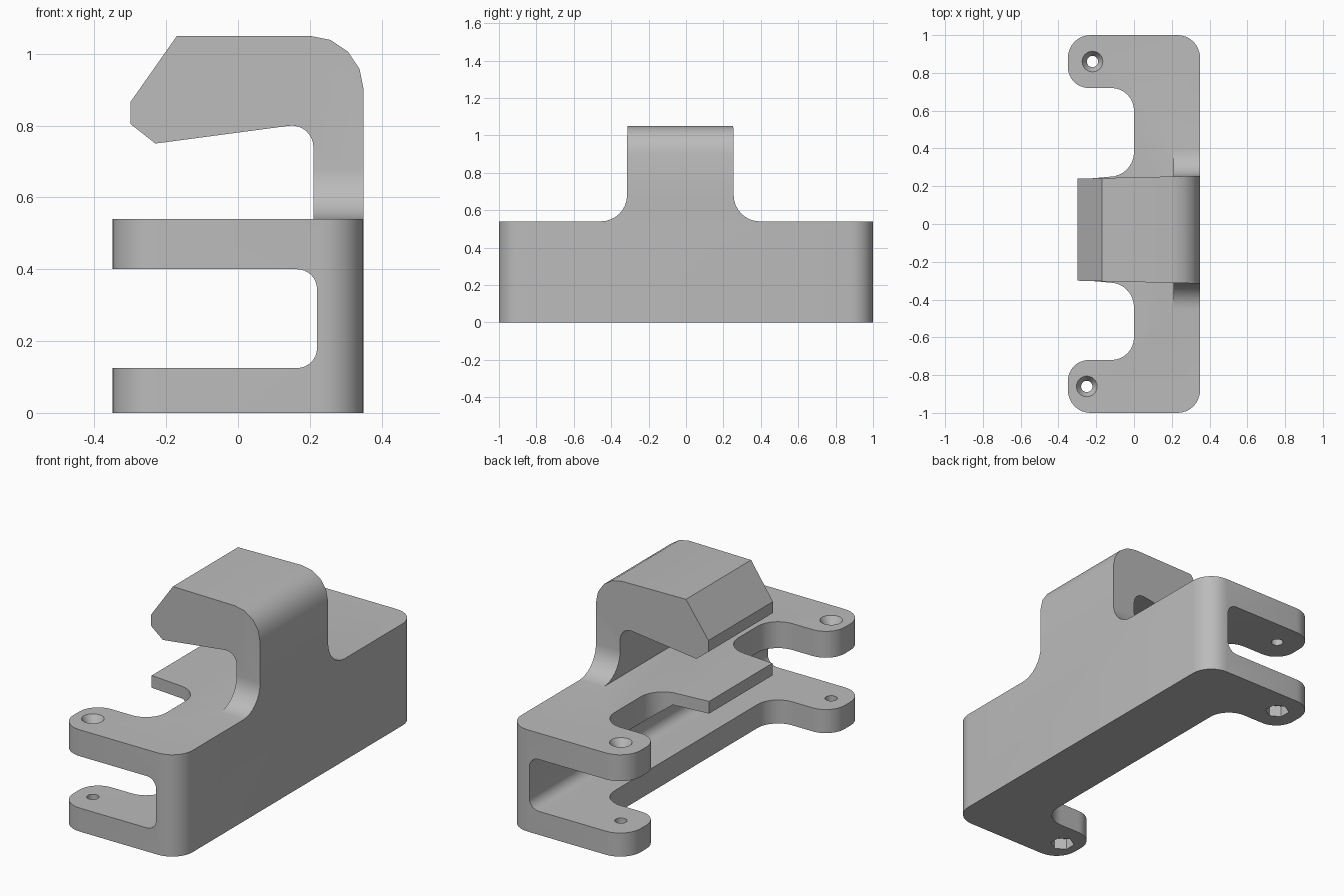
import bpy
import bmesh
from math import radians, cos, sin
from mathutils import Matrix, Vector

cube = bpy.data.objects.get("Cube")
if cube:
    bpy.data.objects.remove(cube, do_unlink=True)

grey = bpy.data.materials.new("plain_grey")
grey.use_nodes = True
colour = (0.5, 0.5, 0.5, 1)
grey.diffuse_color = colour
grey.node_tree.nodes["Principled BSDF"].inputs["Base Color"].default_value = colour


def arc(cx, cy, r, start, end, n=8):
    angles = [radians(start + (end - start) * i / n) for i in range(n + 1)]
    return [(cx + r * cos(a), cy + r * sin(a)) for a in angles]


def finish(name, bm):
    bmesh.ops.recalc_face_normals(bm, faces=bm.faces)
    mesh = bpy.data.meshes.new(name)
    bm.to_mesh(mesh)
    bm.free()
    mesh.materials.append(grey)
    ob = bpy.data.objects.new(name, mesh)
    bpy.context.collection.objects.link(ob)
    return ob


def prism(name, points, axis, low, high, shape=None):
    """Extrude a 2D outline along the named axis from low to high."""
    place = {"x": lambda p, d: (d, p[0], p[1]),
             "y": lambda p, d: (p[0], d, p[1]),
             "z": lambda p, d: (p[0], p[1], d)}[axis]
    bm = bmesh.new()
    face = bm.faces.new([bm.verts.new(place(p, low)) for p in points])
    new = bmesh.ops.extrude_face_region(bm, geom=[face])["geom"]
    move = Vector(place((0, 0), high - low))
    bmesh.ops.translate(bm, vec=move, verts=[v for v in new if isinstance(v, bmesh.types.BMVert)])
    if shape:
        for v in bm.verts:
            shape(v.co)
    return finish(name, bm)


def drill(name, x, y, low, high, r_low, r_high, sides=24):
    bm = bmesh.new()
    bmesh.ops.create_cone(bm, cap_ends=True, segments=sides, radius1=r_low, radius2=r_high,
                          depth=high - low, matrix=Matrix.Translation((x, y, (low + high) / 2)))
    return finish(name, bm)


def combine(target, other, operation):
    other.hide_render = True
    mod = target.modifiers.new("combine", "BOOLEAN")
    mod.operation = operation
    mod.solver = "EXACT"
    mod.object = other
    bpy.context.view_layer.objects.active = target
    bpy.ops.object.modifier_apply(modifier=mod.name)
    bpy.data.objects.remove(other, do_unlink=True)


MID = -0.03  # the hook and tongue sit slightly off centre


def taper(co):
    co.y = MID + (co.y - MID) * (1 - 0.08 * (0.35 - co.x))


# Plan outline of one end, with its rounded ear
ear = (arc(0.23, 0.88, 0.12, 0, 90) + arc(-0.23, 0.88, 0.12, 90, 180)
       + arc(-0.24, 0.83, 0.11, 180, 270) + arc(-0.12, 0.60, 0.12, 90, 0))


def tongue_side(edge):
    return arc(-0.13, edge + 0.13, 0.13, 0, -90) + [(-0.30, edge - 0.015)]


def mirrored(points):
    return [(x, -y) for x, y in reversed(points)]


# Channel body: lower plate, and upper plate with a central tongue
body = prism("clip_bracket", ear + mirrored(ear), "z", 0, 0.3)
upper = ear + tongue_side(0.25) + mirrored(ear + tongue_side(0.31))
upper_plate = prism("upper_plate", upper, "z", 0.3, 0.54)
combine(body, upper_plate, "UNION")

# Slot between the plates, with rounded inner corners
slot = ([(-0.6, 0.125)] + arc(0.165, 0.18, 0.055, -90, 0)
        + arc(0.165, 0.345, 0.055, 0, 90) + [(-0.6, 0.4)])
combine(body, prism("slot_cutter", slot, "y", -1.2, 1.2), "DIFFERENCE")

# Thin the underside of the tongue
relief = [(0, 0.35), (0, 0.4), (-0.1, 0.475), (-0.5, 0.475), (-0.5, 0.35)]
combine(body, prism("tongue_relief", relief, "y", -0.5, 0.45), "DIFFERENCE")

# Hook with a rounded back and a flared foot
hook_profile = ([(0.35, 0.5)] + arc(0.2, 0.9, 0.15, 0, 90, 4)
                + [(-0.17, 1.05), (-0.30, 0.865), (-0.30, 0.805), (-0.23, 0.75)]
                + arc(0.15, 0.74, 0.06, 97, 0) + [(0.21, 0.5)])
hook = prism("hook", hook_profile, "y", MID - 0.285, MID + 0.285, taper)
half = arc(0.425, 0.68, 0.14, 180, 270)
half.append((0.425, 0.5))
foot_profile = [(MID + y, z) for y, z in half] + [(MID - y, z) for y, z in reversed(half)]
foot = prism("hook_foot", foot_profile, "x", 0.21, 0.35, taper)
combine(hook, foot, "UNION")
combine(body, hook, "UNION")

# Screw holes: countersunk on top, hexagonal nut pockets underneath
for x, y in ((-0.22, 0.86), (-0.25, -0.86)):
    combine(body, drill("screw_hole", x, y, -0.1, 0.7, 0.03, 0.03), "DIFFERENCE")
    combine(body, drill("countersink", x, y, 0.5, 0.55, 0.03, 0.061), "DIFFERENCE")
    combine(body, drill("nut_pocket", x, y, -0.1, 0.06, 0.06, 0.06, 6), "DIFFERENCE")

# Clean flat areas and smooth the rounded ones
bm = bmesh.new()
bm.from_mesh(body.data)
bmesh.ops.remove_doubles(bm, verts=bm.verts, dist=0.0001)
bmesh.ops.dissolve_limit(bm, angle_limit=radians(0.5), verts=bm.verts, edges=bm.edges)
bm.to_mesh(body.data)
bm.free()
bpy.ops.object.select_all(action="DESELECT")
body.select_set(True)
bpy.context.view_layer.objects.active = body
bpy.ops.object.shade_smooth_by_angle(angle=radians(30))
